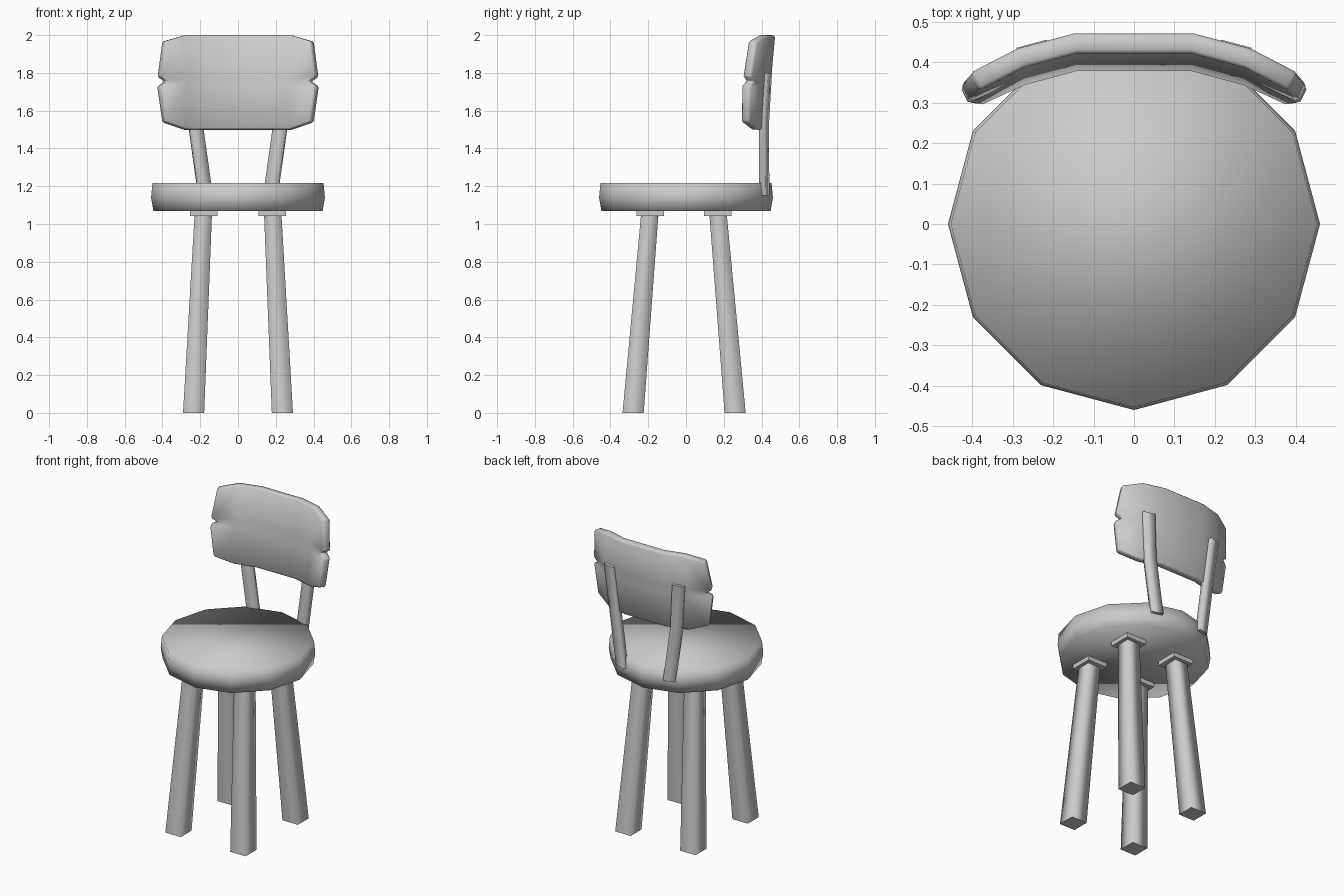
import bpy, bmesh, math
from mathutils import Vector, Matrix

if "Cube" in bpy.data.objects:
    bpy.data.objects.remove(bpy.data.objects["Cube"])


def finish(name, bm, smooth=True):
    bmesh.ops.recalc_face_normals(bm, faces=bm.faces)
    for f in bm.faces:
        f.smooth = smooth
    me = bpy.data.meshes.new(name)
    bm.to_mesh(me)
    bm.free()
    ob = bpy.data.objects.new(name, me)
    bpy.context.collection.objects.link(ob)
    return ob


def loft(name, rings, smooth=True, sharp_caps=True):
    """Skin a list of equal-length point loops and cap both ends."""
    bm = bmesh.new()
    loops = [[bm.verts.new(p) for p in r] for r in rings]
    n = len(loops[0])
    for a, b in zip(loops, loops[1:]):
        for i in range(n):
            j = (i + 1) % n
            bm.faces.new((a[i], a[j], b[j], b[i]))
    for cap in (loops[0], loops[-1]):
        f = bm.faces.new(cap)
        for e in f.edges:
            e.smooth = not sharp_caps
    return finish(name, bm, smooth)


def rect(x, y, z, w, d, turn=0.0):
    rot = Matrix.Rotation(turn, 3, 'Z')
    return [Vector((x, y, z)) + rot @ Vector((sx * w / 2, sy * d / 2, 0))
            for sx, sy in ((-1, -1), (1, -1), (1, 1), (-1, 1))]


def circle(r, z, n=12):
    return [(r * math.cos(math.tau * i / n), r * math.sin(math.tau * i / n), z)
            for i in range(n)]


# Seat: twelve-sided cushion with softly bulging rim
loft("seat", [circle(0.448, 1.07), circle(0.46, 1.14), circle(0.453, 1.218)],
     sharp_caps=False)

# Splayed legs with square mounting plates
for side, s in (("left", -1), ("right", 1)):
    for end, top_y, foot_y, plate_y in (("front", -0.192, -0.28, -0.19),
                                        ("back", 0.17, 0.26, 0.168)):
        loft(f"{end}_{side}_leg", [rect(s * 0.235, foot_y, 0, 0.112, 0.112),
                                   rect(s * 0.184, top_y, 1.05, 0.092, 0.092)])
        loft(f"{end}_{side}_leg_plate",
             [rect(s * 0.181, plate_y, 1.042, 0.145, 0.145),
              rect(s * 0.181, plate_y, 1.075, 0.145, 0.145)], smooth=False)

    # Bent backrest post
    t = -s * math.radians(15)
    loft(f"{side}_back_post", [rect(s * 0.172, 0.415, 1.15, 0.072, 0.036, t),
                               rect(s * 0.224, 0.412, 1.52, 0.072, 0.036, t),
                               rect(s * 0.25, 0.43, 1.80, 0.076, 0.032, t)])

# Backrest: curved, leaning plank with a notch in each end
def bow(x):
    x = abs(x)
    if x < 0.145:
        return 0.0
    if x < 0.28:
        return -0.036 * (x - 0.145) / 0.135
    return -0.036 - 0.069 * (x - 0.28) / 0.14


rows = [(1.5, 0.393, 1.54), (1.73, 0.42, 1.73), (1.755, 0.38, 1.755),
        (1.78, 0.418, 1.78), (2.0, 0.393, 1.967)]
bm = bmesh.new()
grid = []
for z, end_x, end_z in rows:
    pts = [(-end_x, end_z), (-0.28, z), (-0.145, z),
           (0.145, z), (0.28, z), (end_x, end_z)]
    grid.append([bm.verts.new((x, 0.402 + 0.09 * (h - 1.5) + bow(x), h))
                 for x, h in pts])
for a, b in zip(grid, grid[1:]):
    for i in range(len(a) - 1):
        bm.faces.new((a[i], a[i + 1], b[i + 1], b[i]))
back = finish("backrest", bm)
solid = back.modifiers.new("thickness", 'SOLIDIFY')
solid.thickness = 0.05
solid.offset = 0
bevel = back.modifiers.new("soft_edge", 'BEVEL')
bevel.width = 0.008
bevel.segments = 1
bevel.limit_method = 'ANGLE'
bevel.angle_limit = math.radians(60)
